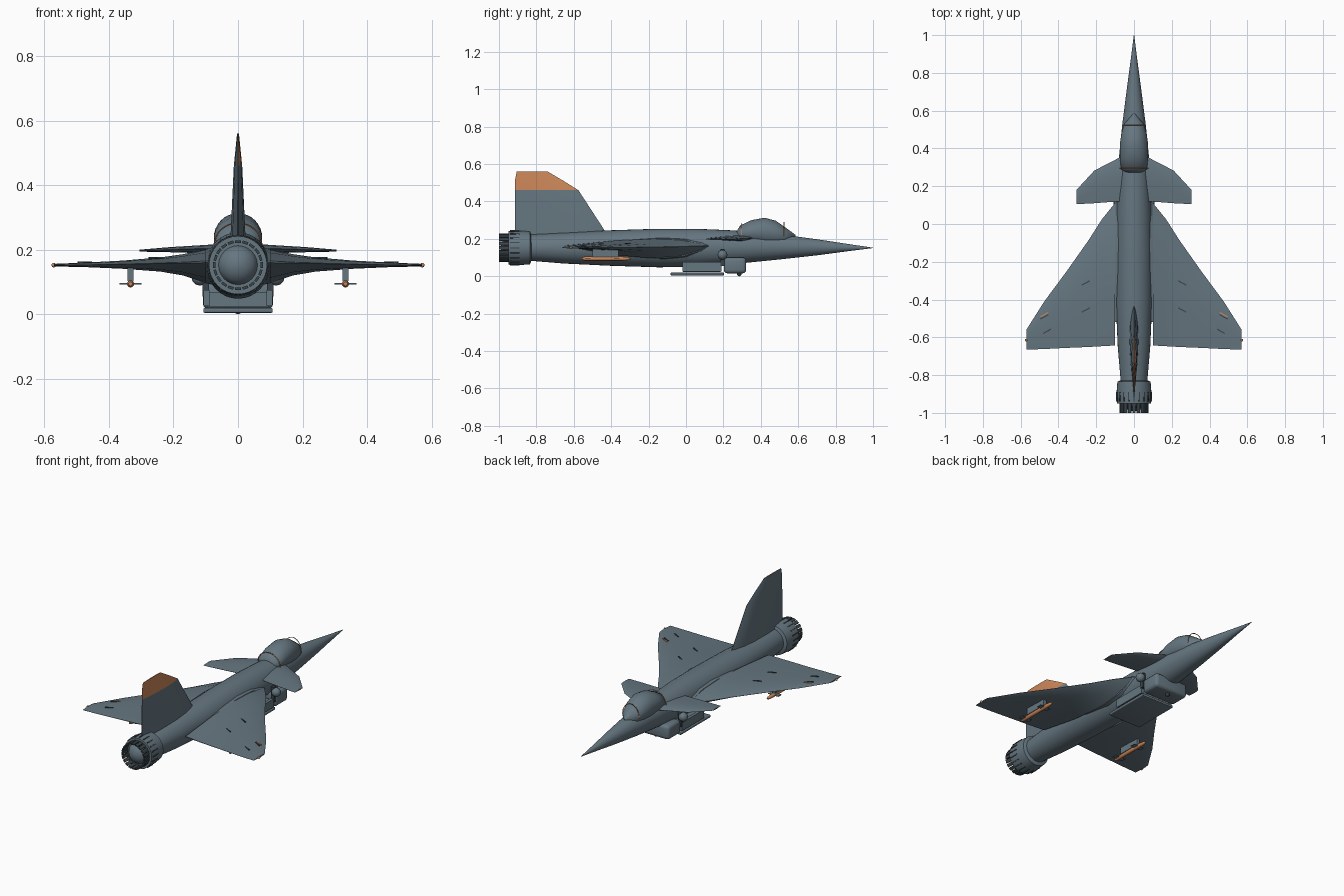
import bpy, bmesh, math
from mathutils import Vector, Matrix

cube = bpy.data.objects.get("Cube")
if cube:
    bpy.data.objects.remove(cube, do_unlink=True)


def material(name, rgb):
    m = bpy.data.materials.new(name)
    m.use_nodes = True
    m.diffuse_color = (*rgb, 1)
    m.node_tree.nodes["Principled BSDF"].inputs["Base Color"].default_value = (*rgb, 1)
    return m


GREY = material("slate_grey", (0.13, 0.18, 0.215))
DARK = material("dark_grey", (0.045, 0.06, 0.07))
ORANGE = material("burnt_orange", (0.6, 0.24, 0.1))


def finish(name, bm, mat, angle=35):
    bmesh.ops.recalc_face_normals(bm, faces=bm.faces)
    mesh = bpy.data.meshes.new(name)
    bm.to_mesh(mesh)
    bm.free()
    mesh.materials.append(mat)
    ob = bpy.data.objects.new(name, mesh)
    bpy.context.collection.objects.link(ob)
    bpy.ops.object.select_all(action='DESELECT')
    ob.select_set(True)
    bpy.context.view_layer.objects.active = ob
    bpy.ops.object.shade_smooth_by_angle(angle=math.radians(angle))
    return ob


def loft(name, rings, mat, angle=35):
    bm = bmesh.new()
    loops = [[bm.verts.new(p) for p in ring] for ring in rings]
    n = len(loops[0])
    for a, b in zip(loops, loops[1:]):
        for i in range(n):
            bm.faces.new((a[i], a[(i + 1) % n], b[(i + 1) % n], b[i]))
    bm.faces.new(loops[0])
    bm.faces.new(loops[-1])
    return finish(name, bm, mat, angle)


def body(name, stations, mat, x=0, n=32, angle=35):
    """Elliptical sections along y: (y, half width, bottom, top)."""
    turns = [2 * math.pi * i / n for i in range(n)]
    return loft(name, [[(x + w * math.cos(t), y, (lo + hi) / 2 + (hi - lo) / 2 * math.sin(t))
                        for t in turns] for y, w, lo, hi in stations], mat, angle)


def round_body(name, stations, mat, x=0, z=0.0, n=16, angle=35):
    return body(name, [(y, r, z - r, z + r) for y, r in stations], mat, x, n, angle)


FOIL = ((0, 0.03), (0.06, 0.4), (0.2, 0.85), (0.4, 1), (0.65, 0.75), (1, 0.05))


def foil(name, stations, place, mat):
    """Lens sections: (span, leading y, trailing y, middle, upper, lower)."""
    rings = []
    for s, le, te, mid, up, lo in stations:
        top = [place(s, le + (te - le) * u, mid + up * h) for u, h in FOIL]
        low = [place(s, le + (te - le) * u, mid - lo * h) for u, h in reversed(FOIL)]
        rings.append(top + low)
    return loft(name, rings, mat, 30)


def box(name, centre, size, mat, turn=0, bevel=0.0):
    bm = bmesh.new()
    bmesh.ops.create_cube(bm, size=1, matrix=Matrix.Translation(centre)
                          @ Matrix.Rotation(turn, 4, 'Z') @ Matrix.Diagonal((*size, 1)))
    if bevel:
        bmesh.ops.bevel(bm, geom=bm.edges[:], offset=bevel, segments=3, profile=0.5, affect='EDGES')
    return finish(name, bm, mat)


def ball(name, centre, r, mat):
    bm = bmesh.new()
    bmesh.ops.create_uvsphere(bm, u_segments=16, v_segments=10, radius=r,
                              matrix=Matrix.Translation(centre))
    return finish(name, bm, mat, 60)


def hoop(name, y, w, z0, z1, mat):
    curve = bpy.data.curves.new(name, 'CURVE')
    curve.dimensions = '3D'
    curve.bevel_depth = 0.002
    curve.bevel_resolution = 1
    sp = curve.splines.new('POLY')
    sp.points.add(16)
    for i, p in enumerate(sp.points):
        t = math.pi * i / 16
        p.co = (w * math.cos(t), y, z0 + (z1 - z0) * math.sin(t), 1)
    curve.materials.append(mat)
    bpy.context.collection.objects.link(bpy.data.objects.new(name, curve))


# Fuselage with its long pointed nose
body("fuselage", [
    (-0.86, 0.068, 0.085, 0.222), (-0.65, 0.086, 0.068, 0.235), (-0.4, 0.097, 0.056, 0.246),
    (-0.15, 0.098, 0.048, 0.254), (0.05, 0.095, 0.05, 0.254), (0.22, 0.088, 0.062, 0.247),
    (0.36, 0.079, 0.076, 0.238), (0.52, 0.063, 0.092, 0.222), (0.7, 0.04, 0.112, 0.198),
    (0.85, 0.02, 0.132, 0.175), (1.0, 0.001, 0.151, 0.153)], GREY)

# Canopy and its two frames
body("canopy", [
    (0.268, 0.035, 0.2, 0.236), (0.29, 0.068, 0.18, 0.272), (0.35, 0.075, 0.17, 0.3),
    (0.42, 0.075, 0.16, 0.313), (0.48, 0.067, 0.16, 0.297), (0.53, 0.052, 0.17, 0.262),
    (0.585, 0.004, 0.2, 0.222)], GREY, angle=50)
hoop("canopy_rear_frame", 0.296, 0.074, 0.215, 0.283, ORANGE)
hoop("canopy_front_frame", 0.524, 0.056, 0.215, 0.288, ORANGE)

# Engine nozzle: collar, inner dome, ring of petals and bolts
ZN = 0.152
round_body("nozzle_collar", [(-0.95, 0.068), (-0.95, 0.09), (-0.9, 0.093), (-0.835, 0.088),
                             (-0.825, 0.066)], GREY, z=ZN, n=32)
round_body("nozzle_dome", [(-0.99, 0.008), (-0.985, 0.028), (-0.973, 0.047), (-0.955, 0.06),
                           (-0.92, 0.063)], GREY, z=ZN, n=24, angle=60)
for i in range(20):
    t = 2 * math.pi * i / 20
    for part, y, r, size, mat in (("nozzle_petal", -0.972, 0.073, (0.008, 0.056, 0.018), DARK),
                                  ("nozzle_bolt", -0.915, 0.092, (0.006, 0.05, 0.006), DARK)):
        petal = box(part, (0, 0, 0), size, mat)
        petal.location = (r * math.cos(t), y, ZN + r * math.sin(t))
        petal.rotation_euler.y = -t

# Tail fin with a painted tip on one side
fin = foil("tail_fin", [
    (0.2, -0.41, -0.915, 0, 0.023, 0.023), (0.245, -0.435, -0.915, 0, 0.023, 0.023),
    (0.46, -0.575, -0.915, 0, 0.013, 0.013), (0.51, -0.655, -0.915, 0, 0.008, 0.008),
    (0.56, -0.74, -0.905, 0, 0.003, 0.003)], lambda s, y, h: (h, y, s), GREY)
fin.data.materials.append(ORANGE)
for f in fin.data.polygons:
    if f.center.z > 0.46 and (f.normal.x > 0.3 or f.normal.z > 0.9):
        f.material_index = 1

for side, label in ((1, "left"), (-1, "right")):
    def flat(s, y, h):
        return (side * s, y, h)

    # Delta wing and canard
    wing = foil(label + "_wing", [
        (0.05, 0.17, -0.5, 0.165, 0.05, 0.08), (0.1, 0.11, -0.52, 0.163, 0.038, 0.067),
        (0.101, 0.11, -0.643, 0.163, 0.037, 0.066), (0.17, 0.025, -0.647, 0.16, 0.026, 0.04),
        (0.24, -0.085, -0.651, 0.158, 0.018, 0.026), (0.36, -0.255, -0.656, 0.155, 0.011, 0.014),
        (0.475, -0.41, -0.662, 0.153, 0.007, 0.007), (0.57, -0.56, -0.665, 0.152, 0.004, 0.004)],
        flat, GREY)
    foil(label + "_canard", [
        (0.05, 0.365, 0.12, 0.205, 0.013, 0.02), (0.08, 0.35, 0.12, 0.204, 0.012, 0.016),
        (0.21, 0.283, 0.11, 0.2, 0.008, 0.008), (0.305, 0.18, 0.105, 0.197, 0.003, 0.003)],
        flat, GREY)
    ball(label + "_wingtip_light", (side * 0.571, -0.615, 0.152), 0.007, ORANGE)

    # Small slots and markers on the wing top
    bpy.context.view_layer.update()
    for x, y, mat in ((0.255, -0.312, DARK), (0.255, -0.455, DARK), (0.46, -0.568, DARK),
                      (0.475, -0.492, DARK), (0.475, -0.48, ORANGE)):
        hit, spot, *_ = wing.ray_cast(Vector((side * x, y, 1)), Vector((0, 0, -1)))
        if hit:
            box(label + "_wing_slot", spot, (0.048, 0.006, 0.007), mat, turn=-side * 0.5)

    # Missile on its pylon
    mx = side * 0.333
    round_body(label + "_missile", [(-0.555, 0.006), (-0.54, 0.011), (-0.34, 0.011),
                                    (-0.31, 0.008), (-0.292, 0.001)], ORANGE, mx, 0.094)
    box(label + "_missile_pylon", (mx, -0.43, 0.124), (0.02, 0.14, 0.042), GREY)
    for y in (-0.525, -0.37):
        box(label + "_missile_fins", (mx, y, 0.094), (0.068, 0.03, 0.004), GREY)

    # Belly ball joint and the intake side wall
    ball(label + "_belly_ball", (side * 0.118, 0.195, 0.115), 0.026, GREY)
    box(label + "_belly_strut", (side * 0.1, 0.195, 0.1), (0.02, 0.022, 0.09), DARK)
    box(label + "_intake_wall", (side * 0.098, 0.085, 0.05), (0.018, 0.21, 0.05), GREY)

# Belly intake block, box and ramp plate
box("intake_cowl", (0, 0.262, 0.058), (0.218, 0.12, 0.084), GREY, bevel=0.018)
box("intake_duct", (0, 0.085, 0.045), (0.19, 0.2, 0.045), GREY)
box("belly_plate", (0, 0.06, 0.012), (0.215, 0.285, 0.015), GREY, bevel=0.004)
ball("belly_sensor", (0, 0.285, 0.012), 0.012, DARK)
